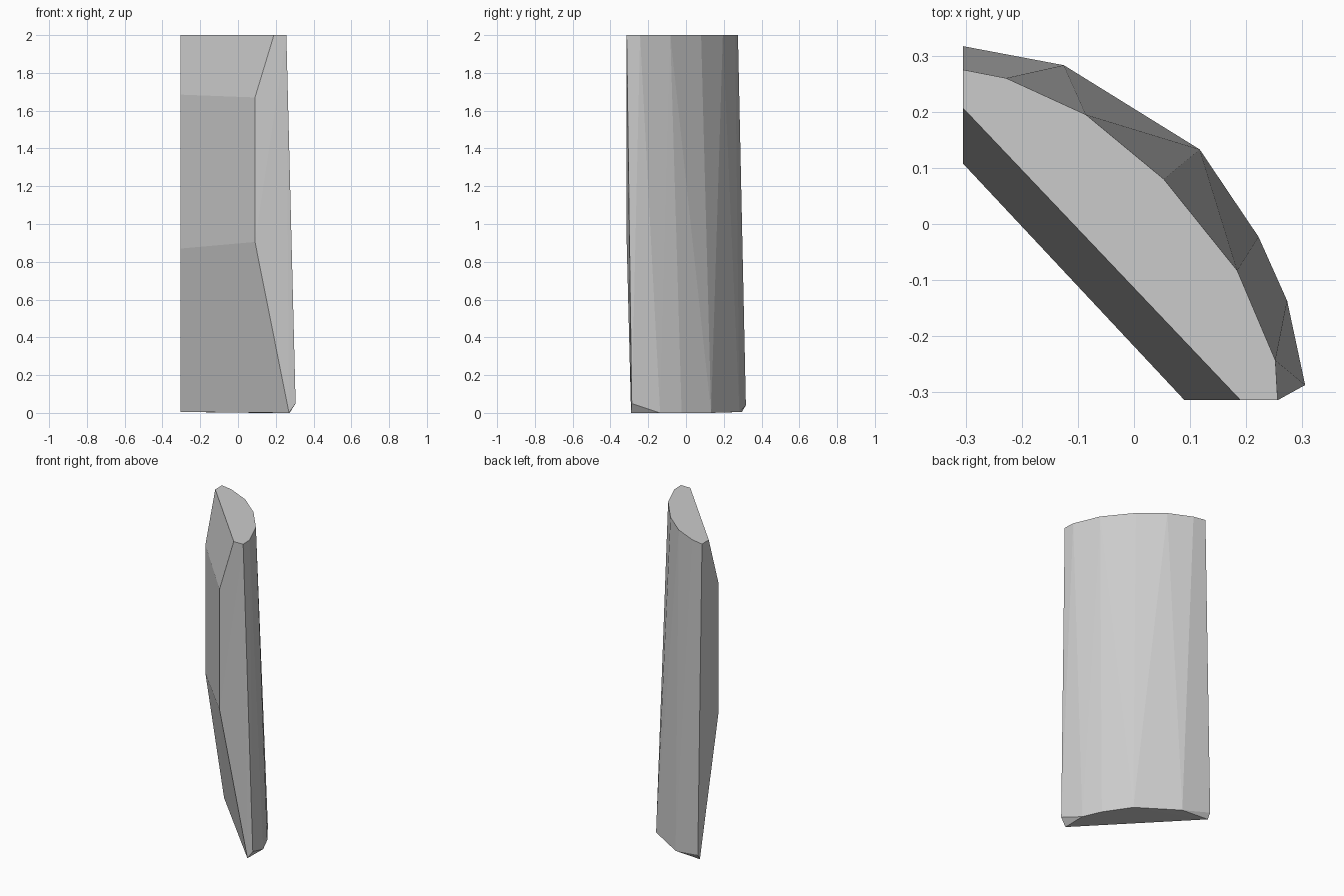
import bpy, bmesh
from math import radians

if "Cube" in bpy.data.objects:
    bpy.data.objects.remove(bpy.data.objects["Cube"])

# Cut top outline, curved back edge first, then the flat split side
TOP = [(-.305, .275), (-.228, .26), (-.086, .195), (.053, .08), (.184, -.083),
       (.252, -.243), (.256, -.314), (.19, -.314), (-.305, .207)]
# Wider curved rim at the base; its two ends are lifted by a small chamfer
RIM = [(-.305, .317, .04), (-.125, .283, .005), (.117, .133, 0),
       (.222, -.023, 0), (.273, -.137, 0), (.305, -.287, .05)]
# Split side: bulging middle band and its lower edge
SPLIT = [(-.305, .108, 1.685), (.09, -.314, 1.67),
         (-.305, .108, .87), (.09, -.314, .905),
         (-.305, .296, .005), (.27, -.291, 0)]

# Solid faceted shard spanning all the outlines
bm = bmesh.new()
for p in [(x, y, 2) for x, y in TOP] + RIM + SPLIT:
    bm.verts.new(p)
bmesh.ops.convex_hull(bm, input=bm.verts[:])
bmesh.ops.dissolve_limit(bm, angle_limit=radians(0.3), verts=bm.verts[:], edges=bm.edges[:])
bmesh.ops.recalc_face_normals(bm, faces=bm.faces[:])

mesh = bpy.data.meshes.new("stone_shard")
bm.to_mesh(mesh)
bm.free()

# Single pale grey stone colour
stone = bpy.data.materials.new("pale_grey_stone")
stone.diffuse_color = (.6, .6, .6, 1)
stone.use_nodes = True
stone.node_tree.nodes["Principled BSDF"].inputs["Base Color"].default_value = stone.diffuse_color
mesh.materials.append(stone)
shard = bpy.data.objects.new("stone_shard", mesh)
bpy.context.collection.objects.link(shard)
